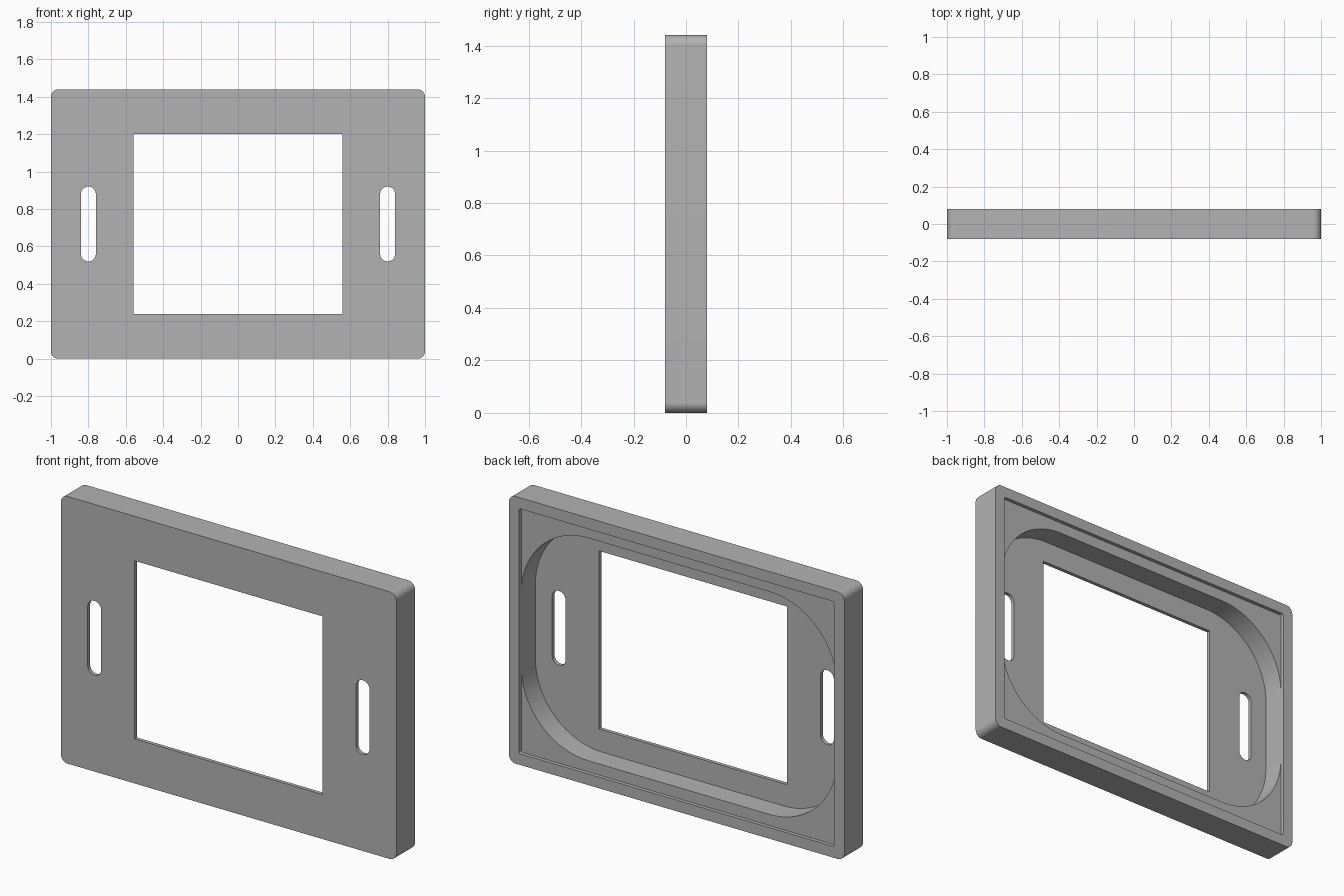
import bpy, bmesh, math

if "Cube" in bpy.data.objects:
    bpy.data.objects.remove(bpy.data.objects["Cube"], do_unlink=True)

MID_Z = 0.72
FRONT, BACK = -0.08, 0.08
FLOOR = FRONT + 0.02      # inner face of the thin front wall
LEDGE = BACK - 0.02       # shallow step behind the rim

grey = bpy.data.materials.new("plain grey")
grey.use_nodes = True
colour = (0.45, 0.45, 0.45, 1)
grey.diffuse_color = colour
grey.node_tree.nodes["Principled BSDF"].inputs["Base Color"].default_value = colour


def rounded_slab(name, half_w, half_h, radius, y0, y1, x=0.0, steps=16):
    """Upright rounded rectangle extruded along y."""
    bm = bmesh.new()
    if radius:
        outline = []
        for i, (sx, sz) in enumerate([(1, 1), (-1, 1), (-1, -1), (1, -1)]):
            for k in range(steps + 1):
                a = math.radians(90) * (i + k / steps)
                outline.append((x + sx * (half_w - radius) + radius * math.cos(a),
                                MID_Z + sz * (half_h - radius) + radius * math.sin(a)))
    else:
        outline = [(x + sx * half_w, MID_Z + sz * half_h)
                   for sx, sz in [(1, 1), (-1, 1), (-1, -1), (1, -1)]]
    face = bm.faces.new([bm.verts.new((px, y0, pz)) for px, pz in outline])
    out = bmesh.ops.extrude_face_region(bm, geom=[face])
    moved = [g for g in out["geom"] if isinstance(g, bmesh.types.BMVert)]
    bmesh.ops.translate(bm, verts=moved, vec=(0, y1 - y0, 0))
    bmesh.ops.remove_doubles(bm, verts=bm.verts, dist=1e-5)
    bmesh.ops.recalc_face_normals(bm, faces=bm.faces)
    mesh = bpy.data.meshes.new(name)
    bm.to_mesh(mesh)
    bm.free()
    mesh.materials.append(grey)
    obj = bpy.data.objects.new(name, mesh)
    bpy.context.collection.objects.link(obj)
    return obj


# Outer body
frame = rounded_slab("bezel_frame", 1.0, 0.72, 0.04, FRONT, BACK)

# Rim step, deep pocket, window and the two side slots
cutters = [
    rounded_slab("rim_step_cutter", 0.94, 0.66, 0.01, LEDGE, BACK + 0.1, steps=4),
    rounded_slab("pocket_cutter", 0.94, 0.60, 0.40, FLOOR, BACK + 0.05, steps=24),
    rounded_slab("window_cutter", 0.56, 0.48, 0, FRONT - 0.1, BACK + 0.15),
]
for side, sx in (("left", 1), ("right", -1)):
    cutters.append(rounded_slab(side + "_slot_cutter", 0.04, 0.20, 0.0399,
                                FRONT - 0.1, BACK + 0.15, x=0.8 * sx))

bpy.context.view_layer.objects.active = frame
for cutter in cutters:
    cutter.hide_render = True
    mod = frame.modifiers.new(cutter.name, "BOOLEAN")
    mod.operation = "DIFFERENCE"
    mod.solver = "EXACT"
    mod.object = cutter
    bpy.ops.object.modifier_apply(modifier=mod.name)
for cutter in cutters:
    bpy.data.objects.remove(cutter, do_unlink=True)

# Smooth the round corners, keep the edges crisp
bpy.ops.object.select_all(action="DESELECT")
frame.select_set(True)
bpy.ops.object.shade_smooth_by_angle(angle=math.radians(30))
